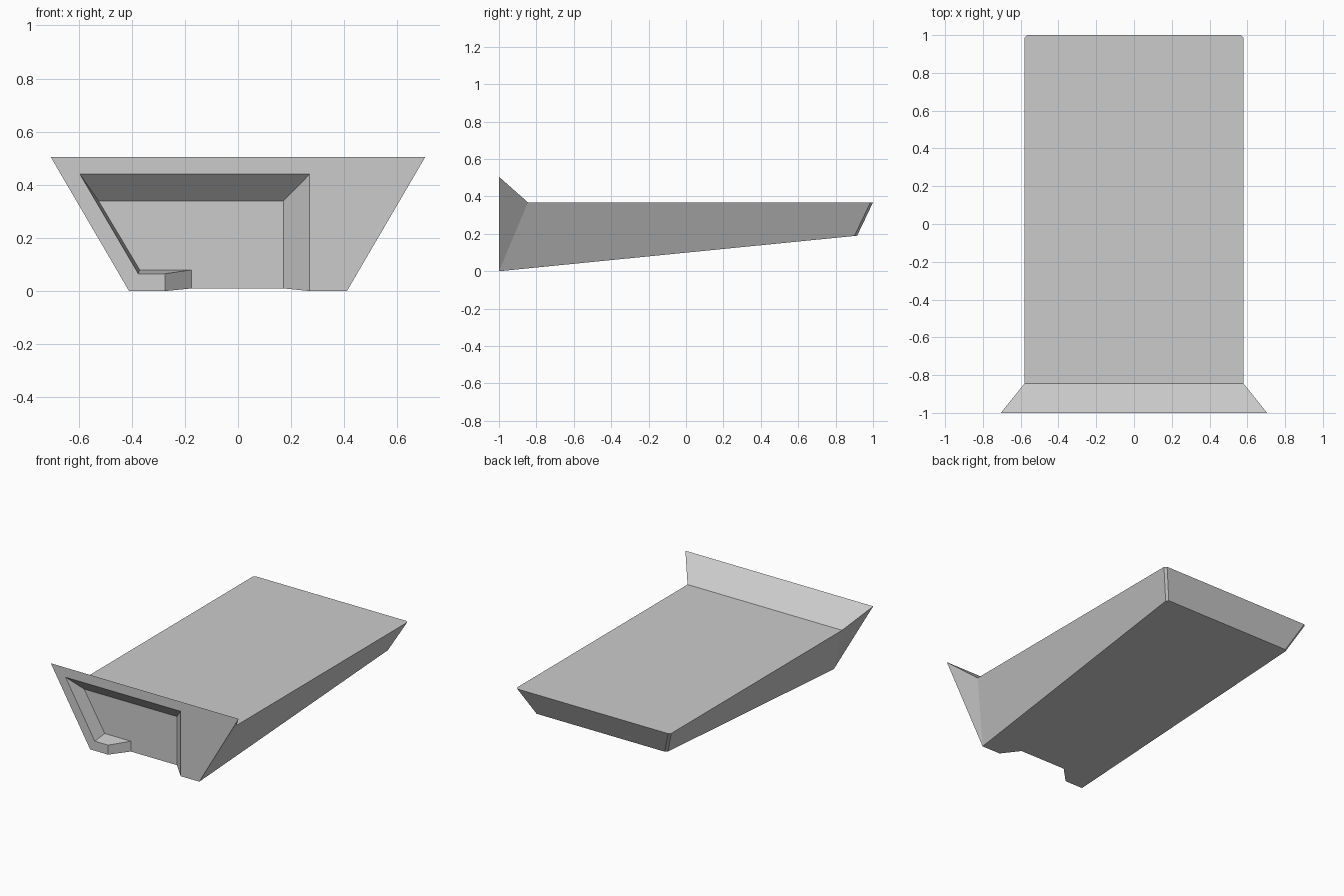
import bpy, bmesh

if "Cube" in bpy.data.objects:
    bpy.data.objects.remove(bpy.data.objects["Cube"])

bm = bmesh.new()

def points(coords):
    return [bm.verts.new(c) for c in coords]

def face(*verts):
    return bm.faces.new(verts)

# Recess in the front: outline at the mouth and at its back wall, open at the bottom
MOUTH = [(-0.275, 0), (-0.275, 0.065), (-0.375, 0.065), (-0.595, 0.44), (0.27, 0.44), (0.27, 0)]
BACK = [(-0.175, 0.01), (-0.175, 0.08), (-0.37, 0.08), (-0.525, 0.34), (0.172, 0.34), (0.172, 0.01)]
mouth = points([(x, -1, z) for x, z in MOUTH])
inner = points([(x, -0.9, z) for x, z in BACK])

# Key points of each side: front foot, flange tip, flange root, rear top, rear bottom
SIDE = [(0.41, -1, 0), (0.705, -1, 0.505), (0.58, -0.845, 0.368), (0.58, 1, 0.368), (0.495, 0.915, 0.19)]
r_foot, r_tip, r_root, r_top, r_bot = right = points(SIDE)
l_foot, l_tip, l_root, l_top, l_bot = left = points([(-x, y, z) for x, y, z in SIDE])

# Front plate around the recess, recess walls and back wall
face(l_foot, l_tip, r_tip, r_foot, *reversed(mouth))
face(*inner)
for i in range(5):
    face(mouth[i], mouth[i + 1], inner[i + 1], inner[i])

# Flared flange and tapered side walls
for foot, tip, root, top, bot in (right, left):
    face(foot, tip, root)
    face(foot, root, top, bot)

# Flange slope, deck, rear end and underside
face(l_tip, r_tip, r_root, l_root)
face(l_root, r_root, r_top, l_top)
face(l_top, r_top, r_bot, l_bot)
face(l_foot, mouth[0], inner[0], inner[5], mouth[5], r_foot, r_bot, l_bot)
bmesh.ops.recalc_face_normals(bm, faces=bm.faces)

# Slightly clipped rear corners
corners = [bm.edges.get((r_top, r_bot)), bm.edges.get((l_top, l_bot))]
bmesh.ops.bevel(bm, geom=corners, offset=0.013, segments=1, affect='EDGES')
bmesh.ops.recalc_face_normals(bm, faces=bm.faces)

mesh = bpy.data.meshes.new("flared_tray_body")
bm.to_mesh(mesh)
bm.free()
bpy.context.collection.objects.link(bpy.data.objects.new("flared_tray_body", mesh))
